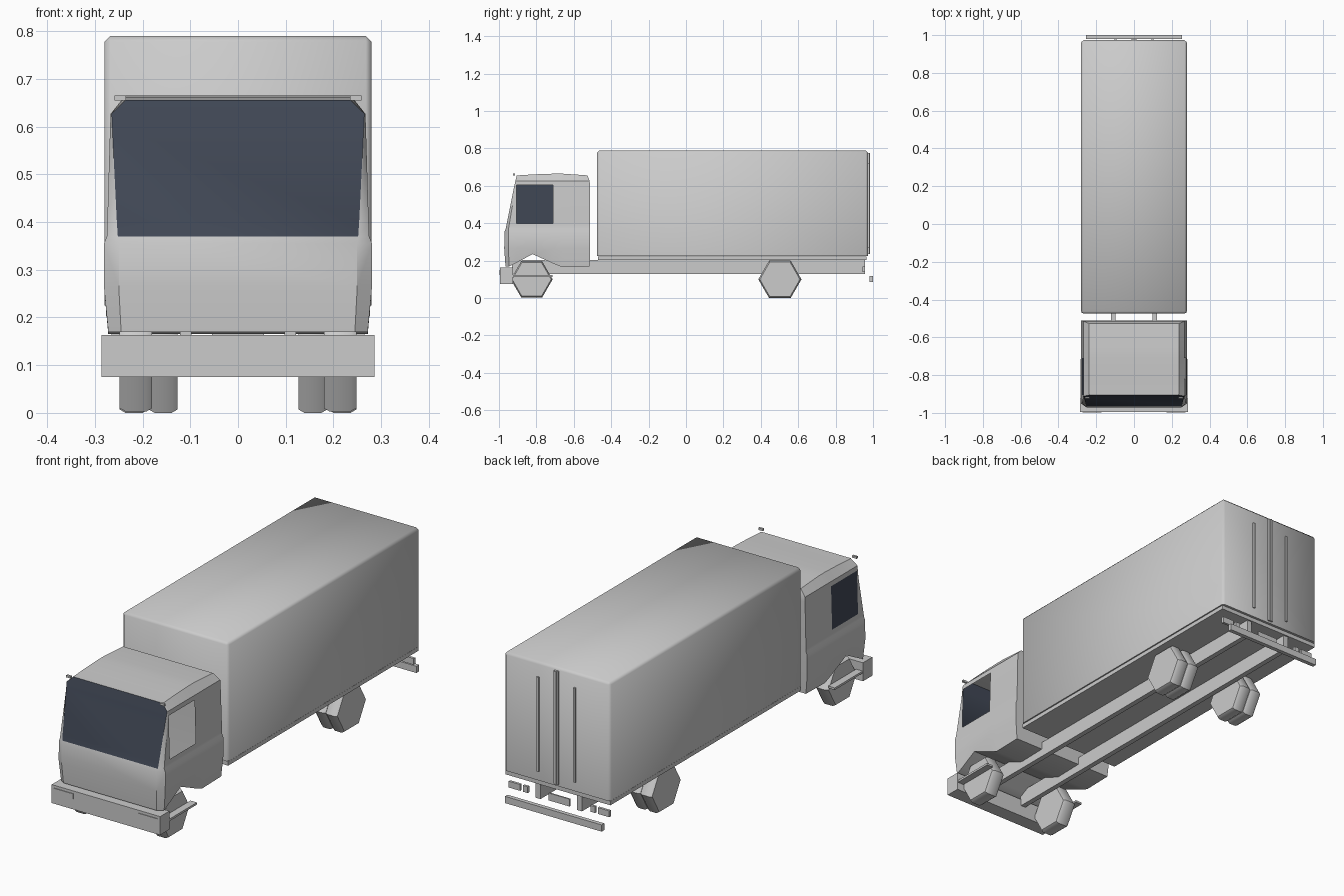
import bpy, bmesh, math

if "Cube" in bpy.data.objects:
    bpy.data.objects.remove(bpy.data.objects["Cube"], do_unlink=True)


def material(name, color):
    m = bpy.data.materials.new(name)
    m.use_nodes = True
    m.diffuse_color = (*color, 1)
    m.node_tree.nodes["Principled BSDF"].inputs["Base Color"].default_value = (*color, 1)
    return m


GREY = material("light grey", (0.6, 0.6, 0.6))
GLASS = material("dark blue glass", (0.053, 0.065, 0.093))


def finish(name, bm, smooth=None):
    bmesh.ops.recalc_face_normals(bm, faces=bm.faces)
    me = bpy.data.meshes.new(name)
    bm.to_mesh(me)
    bm.free()
    me.materials.append(GREY)
    me.materials.append(GLASS)
    ob = bpy.data.objects.new(name, me)
    bpy.context.collection.objects.link(ob)
    if smooth:
        bpy.ops.object.select_all(action="DESELECT")
        ob.select_set(True)
        bpy.context.view_layer.objects.active = ob
        bpy.ops.object.shade_smooth_by_angle(angle=math.radians(smooth))
    return ob


def box(name, x, y, z, bevel=0, keep_sharp=None, smooth=None):
    """Box from (min, max) ranges, with optional chamfered edges."""
    bm = bmesh.new()
    bmesh.ops.create_cube(bm, size=1)
    for v in bm.verts:
        v.co = [r[0] if c < 0 else r[1] for c, r in zip(v.co, (x, y, z))]
    if bevel:
        edges = [e for e in bm.edges if not (keep_sharp and keep_sharp(e))]
        bmesh.ops.bevel(bm, geom=edges, offset=bevel, segments=1, affect="EDGES")
    return finish(name, bm, smooth)


def pair(name, x, y, z):
    """The same box on the left (+x) and right (-x)."""
    box("left_" + name, x, y, z)
    box("right_" + name, (-x[1], -x[0]), y, z)


# Cargo body with chamfered edges, its floor and rear door bars
box("cargo_box", (-0.28, 0.28), (-0.475, 0.973), (0.225, 0.79), 0.012,
    lambda e: all(v.co.z < 0.3 for v in e.verts), 50)
box("cargo_floor", (-0.277, 0.277), (-0.47, 0.965), (0.203, 0.222))
box("door_center_bar", (-0.012, 0.012), (0.965, 0.981), (0.235, 0.775))
box("door_center_seam", (-0.003, 0.003), (0.975, 0.985), (0.235, 0.775))
pair("door_bar", (0.092, 0.102), (0.965, 0.981), (0.27, 0.72))

# Chassis rails, rear lamps, number plate and rear guard
pair("chassis_rail", (0.097, 0.122), (-0.93, 0.958), (0.13, 0.204))
pair("rear_lamp", (0.205, 0.265), (0.945, 0.957), (0.14, 0.17))
pair("small_rear_lamp", (0.165, 0.19), (0.945, 0.957), (0.14, 0.17))
box("number_plate", (-0.055, 0.055), (0.95, 0.957), (0.135, 0.17))
box("rear_guard", (-0.255, 0.255), (0.98, 1.0), (0.085, 0.117))

# Front bumper, headlights, steps and roof marker lamps
box("front_bumper", (-0.286, 0.286), (-0.995, -0.925), (0.075, 0.163))
pair("headlight", (0.172, 0.273), (-0.998, -0.99), (0.124, 0.15))
pair("step", (0.25, 0.284), (-0.93, -0.715), (0.113, 0.123))
pair("marker_lamp", (0.235, 0.259), (-0.925, -0.915), (0.655, 0.665))


# Six-sided wheels with a chamfered rim
def wheel(name, x, width, y, r):
    bm = bmesh.new()
    profile = ((0, r * 0.93), (0.012, r), (width - 0.012, r), (width, r * 0.93))
    rings = []
    for dx, rad in profile:
        rings.append([bm.verts.new((x - width / 2 + dx,
                                    y + rad * math.cos(k * math.pi / 3),
                                    0.1 + rad * math.sin(k * math.pi / 3)))
                      for k in range(6)])
    for a, b in zip(rings, rings[1:]):
        for k in range(6):
            j = (k + 1) % 6
            bm.faces.new((a[k], a[j], b[j], b[k]))
    bm.faces.new(rings[0])
    bm.faces.new(rings[-1])
    finish(name, bm, 32)


for side, s in (("left", 1), ("right", -1)):
    wheel(side + "_front_wheel", s * 0.214, 0.068, -0.825, 0.112)
    wheel(side + "_rear_outer_wheel", s * 0.218, 0.06, 0.502, 0.1154)
    wheel(side + "_rear_inner_wheel", s * 0.157, 0.06, 0.502, 0.1154)

# Cab shell: horizontal sections stacked from the wheel arch to the roof
# Section: height, front y, front half width, side half width, corner depth, rear y
SECTIONS = [
    (0.17, -0.965, 0.245, 0.272, 0.02, -0.515),
    (0.265, -0.972, 0.25, 0.281, 0.022, -0.512),
    (0.355, -0.97, 0.25, 0.281, 0.022, -0.512),
    (0.37, -0.964, 0.252, 0.275, 0.015, -0.512),
    (0.40, -0.958, 0.254, 0.274, 0.014, -0.512),
    (0.605, -0.917, 0.264, 0.268, 0.008, -0.514),
    (0.627, -0.912, 0.265, 0.267, 0.006, -0.515),
    (0.656, -0.905, 0.235, 0.237, 0.006, -0.527),
]
STATIONS = [-0.905, -0.82, -0.71, -0.66]
ARCH = [0.17, 0.17, 0.19, 0.235, 0.185, 0.165, 0.168]
ROOF = [0.656, 0.656, 0.656, 0.661, 0.665, 0.665, 0.656]

bm = bmesh.new()
rings = []
last = len(SECTIONS) - 1
for i, (z, yf, xf, xs, d, yr) in enumerate(SECTIONS):
    half = [(xf, yf), (xs, yf + d)]
    half += [(xs, max(y, yf + d + 0.003)) for y in STATIONS] + [(xs, yr)]
    heights = ARCH if i == 0 else ROOF if i == last else [z] * len(half)
    left = [bm.verts.new((x, y, h)) for (x, y), h in zip(half, heights)]
    right = [bm.verts.new((-x, y, h)) for (x, y), h in zip(half, heights)]
    rings.append((left, right))

for i, (lower, upper) in enumerate(zip(rings, rings[1:])):
    for k in range(len(ARCH) - 1):
        window = i == 4 and k in (2, 3)
        for s in (0, 1):
            # The left window is open, the right one is glazed
            if window and s == 0:
                continue
            a, b = lower[s], upper[s]
            f = bm.faces.new((a[k], a[k + 1], b[k + 1], b[k]))
            f.material_index = int(window)
    # Windscreen above the belt line, plain back wall
    for k in (0, -1):
        f = bm.faces.new((lower[0][k], lower[1][k], upper[1][k], upper[0][k]))
        f.material_index = int(k == 0 and i >= 3)
# Cab floor and roof
for left, right in (rings[0], rings[-1]):
    for k in range(len(left) - 1):
        bm.faces.new((left[k], left[k + 1], right[k + 1], right[k]))
finish("cab", bm, 35)
